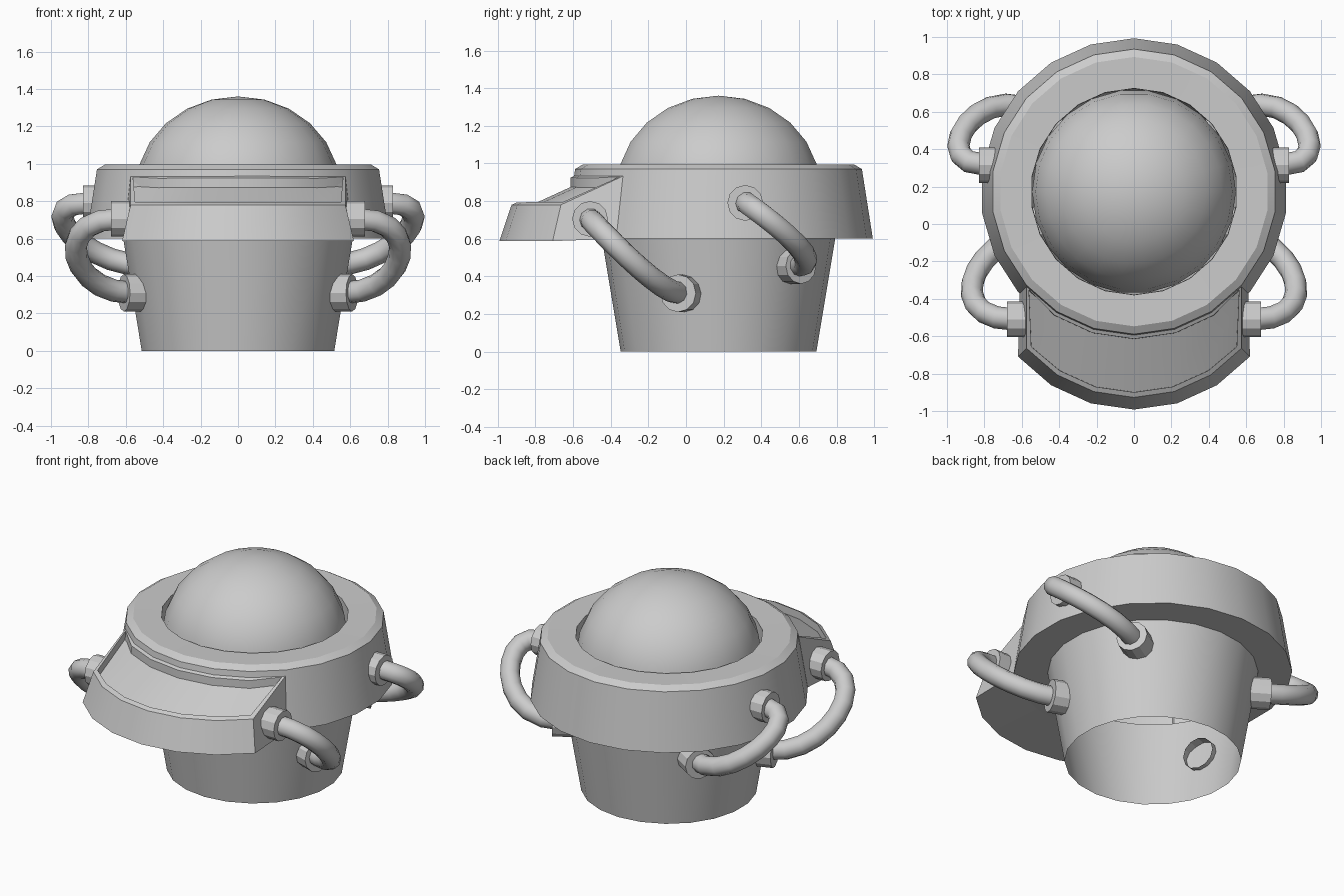
import bpy, bmesh
from math import sin, cos, tau
from mathutils import Vector

if "Cube" in bpy.data.objects:
    bpy.data.objects.remove(bpy.data.objects["Cube"])

N = 22          # sides of the round parts
CY = 0.173      # y of the round parts' axis


def finish(bm, name):
    me = bpy.data.meshes.new(name)
    bm.to_mesh(me)
    bm.free()
    ob = bpy.data.objects.new(name, me)
    bpy.context.collection.objects.link(ob)
    bpy.ops.object.select_all(action='DESELECT')
    ob.select_set(True)
    bpy.context.view_layer.objects.active = ob
    bpy.ops.object.shade_smooth_by_angle(angle=0.5)
    return ob


def ring_point(k, r, z, dy=0.0):
    a = tau * k / N
    return Vector((r * sin(a), CY - r * cos(a) + dy, z))


def lathe(name, profile):
    """Turn an (r, z) profile, listed outside-upward, around the body axis."""
    bm = bmesh.new()
    rows = [[bm.verts.new(ring_point(k, r, z)) for k in range(N)] for r, z in profile]
    for a, b in zip(rows, rows[1:]):
        for k in range(N):
            j = (k + 1) % N
            bm.faces.new((a[k], a[j], b[j], b[k]))
    return finish(bm, name)


# tapered open-bottomed body
lathe("body", [(0.52, 0), (0.62, 0.6)])

# overhanging collar with sloped wall and dome opening
lathe("collar", [(0.62, 0.6), (0.82, 0.6), (0.762, 0.97), (0.72, 0.995),
                 (0.552, 0.992), (0.55, 0.88)])

# flattened dome
bm = bmesh.new()
bmesh.ops.create_uvsphere(bm, u_segments=N, v_segments=12, radius=1)
for v in bm.verts:
    x, y, z = v.co
    v.co = (0.545 * y, CY + 0.545 * x, 0.87 + 0.49 * z)
bmesh.ops.delete(bm, geom=[v for v in bm.verts if v.co.z < 0.8], context='VERTS')
dome = finish(bm, "dome")
dome.data.shade_smooth()

# front visor: collar arc pushed forward, with a recessed sloping top
bm = bmesh.new()
cols = []
for k in range(-3, 4):
    pts = [ring_point(k, 0.81, 0.6), ring_point(k, 0.82, 0.587, -0.345),
           ring_point(k, 0.76, 0.78, -0.34), ring_point(k, 0.76, 0.937)]
    cols.append([bm.verts.new(p) for p in pts])
top = []
for a, b in zip(cols, cols[1:]):
    for i in range(3):
        f = bm.faces.new((a[i], a[i + 1], b[i + 1], b[i]))
        if i == 2:
            top.append(f)
for c in (cols[0], cols[-1]):
    bm.faces.new(c)
bmesh.ops.recalc_face_normals(bm, faces=bm.faces)
if top[0].normal.z < 0:
    bmesh.ops.reverse_faces(bm, faces=bm.faces)
# give the top faces an outer rim, then sink the panel
top_edges = {e for f in top for e in f.edges}
bmesh.ops.inset_region(bm, faces=top, thickness=0.03, depth=0, use_boundary=True)
bmesh.ops.inset_region(bm, faces=top, thickness=0.001, depth=0, use_boundary=True)
for v in {v for f in top for v in f.verts}:
    v.co.z -= 0.05
finish(bm, "visor")


def socket(name, start, end, radius, sides=12):
    """Short round socket from start to end; the hidden start is left open."""
    start, end = Vector(start), Vector(end)
    rot = (end - start).to_track_quat('Z', 'Y')
    bm = bmesh.new()
    a, b = [[bm.verts.new(p + rot @ Vector((radius * cos(tau * i / sides),
                                            radius * sin(tau * i / sides), 0)))
             for i in range(sides)] for p in (start, end)]
    for i in range(sides):
        j = (i + 1) % sides
        bm.faces.new((a[i], a[j], b[j], b[i]))
    bm.faces.new(b)
    finish(bm, name)


def hose(name, p0, h0, h1, p1):
    """Bent tube along one bezier segment."""
    cu = bpy.data.curves.new(name, 'CURVE')
    cu.dimensions = '3D'
    cu.bevel_depth = 0.06
    cu.bevel_resolution = 3
    cu.resolution_u = 10
    sp = cu.splines.new('BEZIER')
    sp.bezier_points.add(1)
    for bp, co, left, right in zip(sp.bezier_points, (p0, p1), (p0, h1), (h0, p1)):
        bp.handle_left_type = bp.handle_right_type = 'FREE'
        bp.co, bp.handle_left, bp.handle_right = co, left, right
    bpy.context.collection.objects.link(bpy.data.objects.new(name, cu))


# hoses and their sockets, on both sides
for s, side in ((1, "right"), (-1, "left")):
    def m(x, y, z):
        return (s * x, y, z)
    hose(f"front_hose_{side}", m(0.64, -0.51, 0.705), m(1.0, -0.51, 0.705),
         m(0.90, -0.15, 0.31), m(0.57, -0.035, 0.31))
    socket(f"front_upper_socket_{side}", m(0.54, -0.51, 0.705), m(0.68, -0.51, 0.705), 0.095)
    socket(f"front_lower_socket_{side}", m(0.49, 0.0, 0.31), m(0.61, -0.042, 0.31), 0.1)
    hose(f"back_hose_{side}", m(0.81, 0.32, 0.79), m(1.11, 0.32, 0.79),
         m(0.837, 0.803, 0.455), m(0.48, 0.58, 0.455))
    socket(f"back_upper_socket_{side}", m(0.70, 0.315, 0.79), m(0.83, 0.315, 0.79), 0.095)
    socket(f"back_lower_socket_{side}", m(0.40, 0.53, 0.455), m(0.53, 0.611, 0.455), 0.095)
